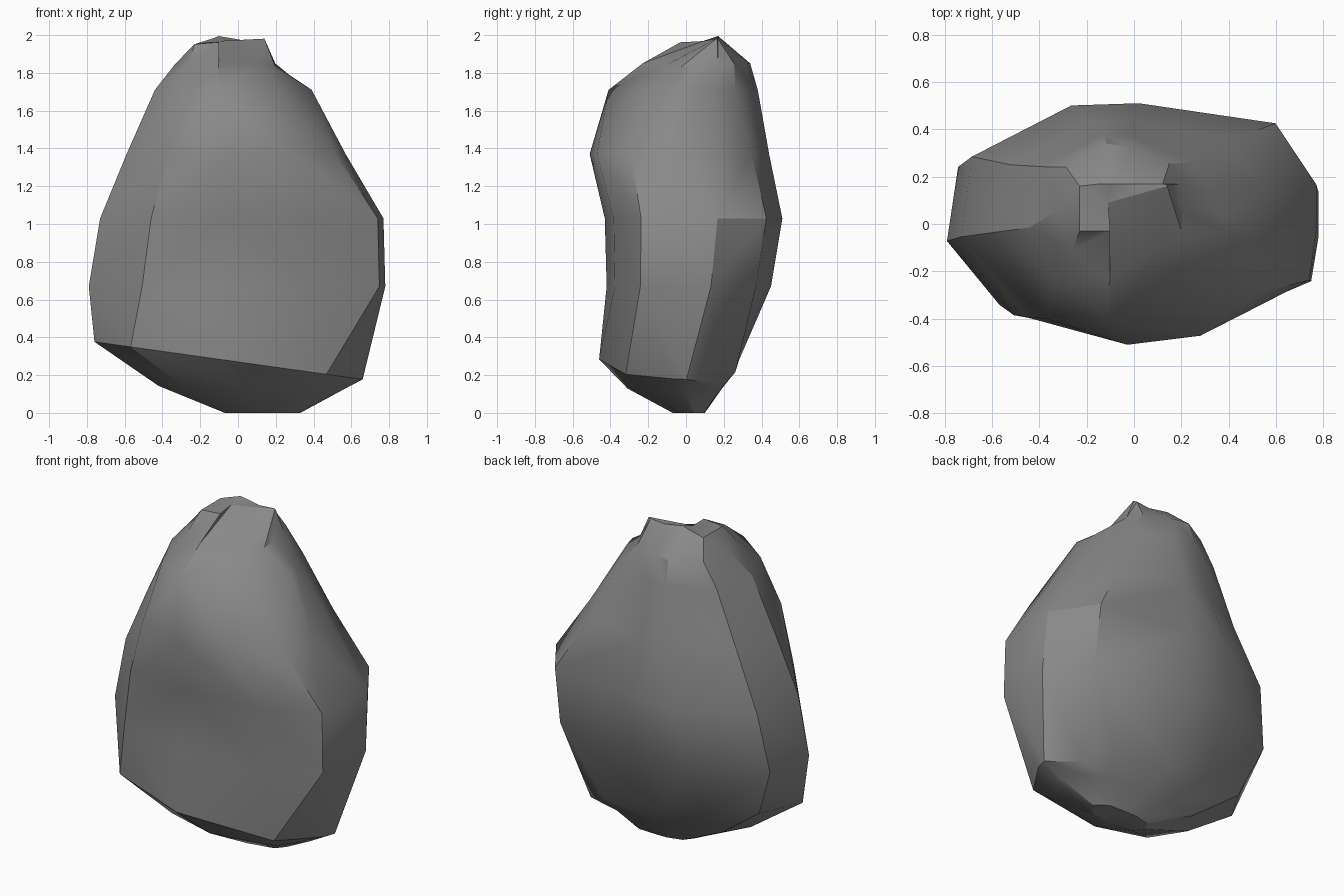
import bpy
import bmesh
import math
from mathutils import Vector

cube = bpy.data.objects.get("Cube")
if cube:
    bpy.data.objects.remove(cube, do_unlink=True)

# Plain stone colour
stone = bpy.data.materials.new("stone_grey")
stone.use_nodes = True
grey = (0.25, 0.25, 0.25, 1)
stone.diffuse_color = grey
stone.node_tree.nodes["Principled BSDF"].inputs["Base Color"].default_value = grey

# Normalised plans, all starting at the right front corner
BASE = [(.97, .05), (.73, -.62), (-.07, -1), (-.73, -.68), (-1, .1), (-.8, .7),
        (-.35, .97), (0, 1), (.6, .95), (.82, .7), (1, .25)]
BELLY = [(.96, -.59), (.53, -.9), (-.12, -1), (-.64, -.92), (-1, -.2), (-.94, .52),
         (-.38, .98), (0, 1), (.77, .82), (1, .27), (1, -.15)]
SHOULDER = [(.91, -.54), (.5, -.92), (-.03, -1), (-.62, -.77), (-1, 0), (-.88, .6),
            (-.3, .98), (0, 1), (.71, .81), (.95, .4), (1, -.1)]
CROWN = [(1, -.05), (.58, -.5), (-.2, -1), (-.75, -.58), (-1, 0), (-.85, .65),
         (-.25, 1), (.1, .95), (.68, .7), (.85, .4), (.95, .15)]
PEAK = [(1, .9), (-.35, .2), (-.3, -1), (-.6, -1), (-1, -1), (-1, .9),
        (-.5, 1), (-.3, 1), (.4, 1), (.9, 1), (1, .95)]

# Levels: plan, height, sideways tilt, x range, y range
LEVELS = [
    (BASE, 0, 0, (-.07, .33), (-.07, .1)),
    (BASE, .13, .03, (-.42, .54), (-.31, .19)),
    (BASE, .27, .14, (-.76, .66), (-.46, .28)),
    (BELLY, .67, 0, (-.79, .78), (-.42, .45)),
    (BELLY, 1.03, 0, (-.73, .77), (-.43, .51)),
    (SHOULDER, 1.37, 0, (-.59, .57), (-.51, .44)),
    (CROWN, 1.71, 0, (-.44, .39), (-.41, .38)),
    (CROWN, 1.85, 0, (-.33, .24), (-.23, .34)),
    (PEAK, 1.97, -.08, (-.23, .14), (-.03, .17)),
]


def spread(limits, t):
    """Map t from -1..1 onto a range."""
    low, high = limits
    return low + (high - low) * (t + 1) / 2


def level_ring(bm, level):
    """Add one ring of vertices."""
    plan, z, tilt, xs, ys = level
    ring = []
    for u, v in plan:
        x, y = spread(xs, u), spread(ys, v)
        ring.append(bm.verts.new((x, y, z - tilt * x)))
    return ring


def dent(bm, centre, radius, push):
    """Push the vertices near a point, to chip the stone."""
    for v in bm.verts:
        fade = 1 - (v.co - Vector(centre)).length / radius
        if fade > 0:
            v.co += Vector(push) * fade


def add_side(bm, a, b, c, d):
    """Split a four-sided patch along the diagonal that bulges outward."""
    middle = (a.co + b.co + c.co + d.co) / 4
    outward = Vector((middle.x, middle.y, 0))
    if ((a.co + c.co) - (b.co + d.co)).dot(outward) > 0:
        patches = (a, b, c), (a, c, d)
    else:
        patches = (a, b, d), (b, c, d)
    for patch in patches:
        bm.faces.new(patch)


bm = bmesh.new()
rings = [level_ring(bm, level) for level in LEVELS]

# Chips: notch beside the peak, raised peak, sagging back corner of the base
dent(bm, (.2, .02, 1.85), .14, (-.06, -.1, -.03))
dent(bm, (-.1, .17, 1.98), .1, (0, 0, .04))
dent(bm, (.54, .17, .19), .12, (0, 0, -.05))
for v in bm.verts:
    v.co.z = min(v.co.z, 2)

# Boulder: rings joined into a closed shell
for lower, upper in zip(rings, rings[1:]):
    count = len(lower)
    for i in range(count):
        j = (i + 1) % count
        add_side(bm, lower[i], lower[j], upper[j], upper[i])
caps = [bm.faces.new(reversed(rings[0])), bm.faces.new(rings[-1])]
bmesh.ops.triangulate(bm, faces=caps)
bmesh.ops.recalc_face_normals(bm, faces=bm.faces[:])

mesh = bpy.data.meshes.new("boulder")
bm.to_mesh(mesh)
bm.free()
mesh.materials.append(stone)
boulder = bpy.data.objects.new("boulder", mesh)
bpy.context.collection.objects.link(boulder)

# Soft facets with the strong ridges kept sharp
bpy.ops.object.select_all(action='DESELECT')
boulder.select_set(True)
bpy.context.view_layer.objects.active = boulder
bpy.ops.object.shade_smooth_by_angle(angle=math.radians(30))
